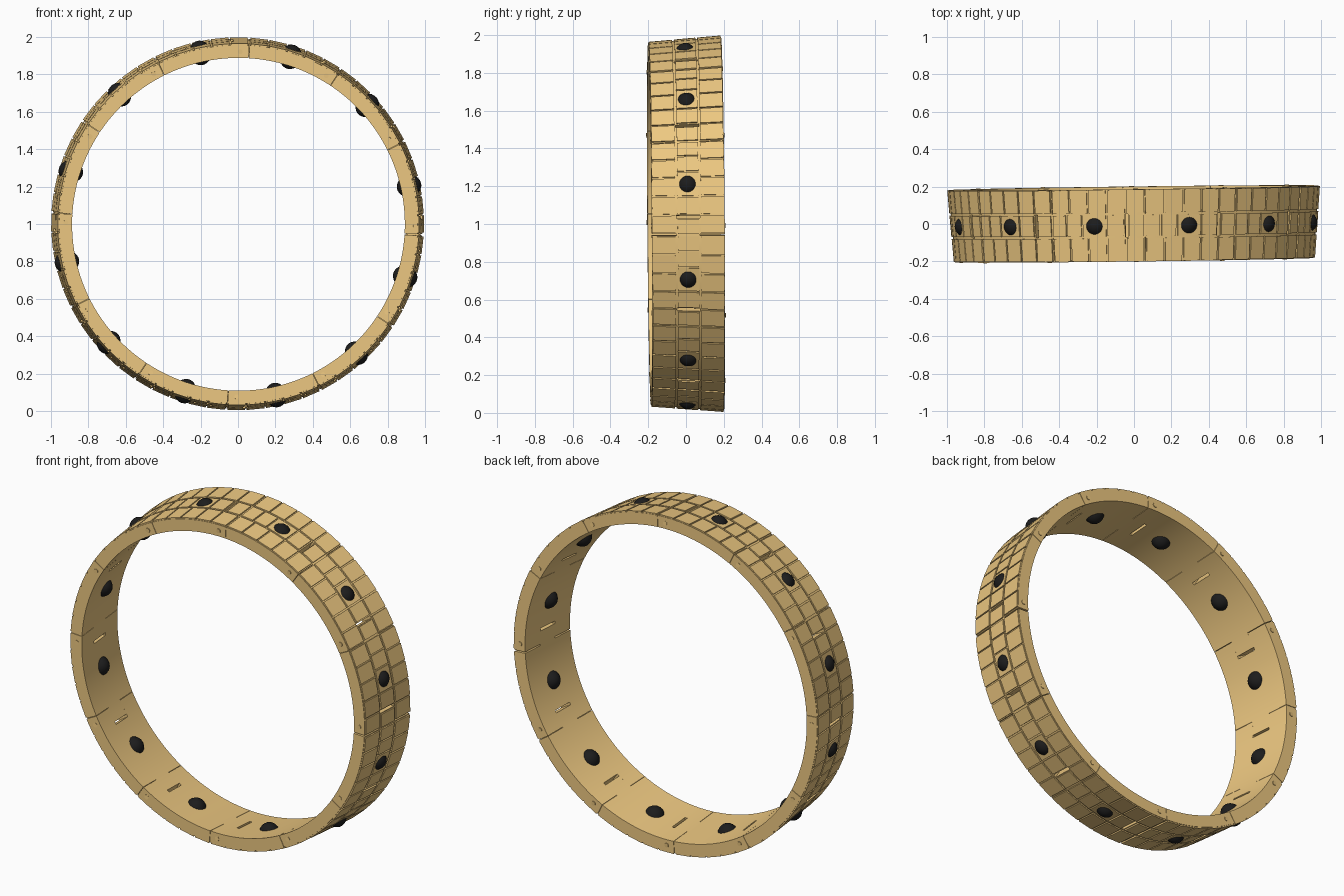
import bpy, bmesh
from math import radians, sin, cos, pi
from mathutils import Matrix, Vector

if "Cube" in bpy.data.objects:
    bpy.data.objects.remove(bpy.data.objects["Cube"])

HALF_W = 0.193          # half width of the band
KNUCKLE = 0.062         # half width of the centre hinge row
R_IN, R_BASE, R_TILE = 0.905, 0.974, 0.982
SLOPE = 0.08            # the band flares towards the back
TILT = (Matrix.Translation((0, 0, 1)) @ Matrix.Rotation(0.0125, 4, 'Z')
        @ Matrix.Rotation(0.008, 4, 'X'))


def material(name, col):
    m = bpy.data.materials.new(name)
    m.diffuse_color = (*col, 1)
    m.use_nodes = True
    m.node_tree.nodes["Principled BSDF"].inputs["Base Color"].default_value = m.diffuse_color
    return m


GOLD = material("gold", (0.85, 0.58, 0.22))
BLACK = material("black", (0.012, 0.012, 0.012))


def bend(deg, y, r):
    a = radians(deg)
    r += SLOPE * y
    return TILT @ Vector((r * cos(a), y, r * sin(a)))


def finish(bm, name, mat, smooth=None):
    bmesh.ops.recalc_face_normals(bm, faces=bm.faces[:])
    me = bpy.data.meshes.new(name)
    bm.to_mesh(me)
    bm.free()
    me.materials.append(mat)
    ob = bpy.data.objects.new(name, me)
    bpy.context.collection.objects.link(ob)
    if smooth:
        bpy.ops.object.select_all(action='DESELECT')
        bpy.context.view_layer.objects.active = ob
        ob.select_set(True)
        bpy.ops.object.shade_smooth_by_angle(angle=radians(smooth))
    return ob


def solid(bm, cells, r0, r1):
    """Flat (angle, y) cells thickened from r0 to r1 and bent round the ring."""
    faces = []
    for a0, a1, y0, y1 in cells:
        vs = [bm.verts.new((a, y, r0)) for a, y in
              ((a0, y0), (a1, y0), (a1, y1), (a0, y1))]
        faces.append(bm.faces.new(vs))
    verts = list({v for f in faces for v in f.verts})
    bmesh.ops.remove_doubles(bm, verts=verts, dist=1e-5)
    faces = [f for f in bm.faces if f.is_valid and not f.tag]
    ext = bmesh.ops.extrude_face_region(bm, geom=faces, use_keep_orig=True)
    for g in ext['geom']:
        if isinstance(g, bmesh.types.BMVert):
            g.co.z = r1
    for f in bm.faces:
        f.tag = True


def bend_all(bm):
    for v in bm.verts:
        v.co = bend(*v.co)


def spread(a0, a1, n):
    return [a0 + (a1 - a0) * i / n for i in range(n + 1)]


# Angle steps of one panel: joint, middle, knuckle
SIDE_ROWS = ((-HALF_W, -KNUCKLE), (KNUCKLE, HALF_W))
for k in range(12):
    base = 30 * k
    start = -3.1 if k == 0 else -3.45       # wider gap at the clasp
    steps = spread(start, 2.8, 4) + spread(2.8, 26.4, 14)[1:] + spread(26.4, 31.8, 3)[1:]
    cells = []
    for a0, a1 in zip(steps, steps[1:]):
        if a0 < 26.3:
            cells += [(base + a0, base + a1, *row) for row in SIDE_ROWS]
        if a0 > 2.7:
            cells.append((base + a0, base + a1, -KNUCKLE, KNUCKLE))
    bm = bmesh.new()
    solid(bm, cells, R_IN, R_BASE)
    bend_all(bm)
    finish(bm, f"panel_{k + 1}", GOLD, 25)

    # Raised flat tiles on the outside of the panel
    bm = bmesh.new()
    edges = spread(start + 0.1, 26.3, 5)
    tiles = [(a0 + 0.25, a1 - 0.25, s * y0, s * y1)
             for a0, a1 in zip(edges, edges[1:])
             for s, y0, y1 in ((-1, 0.068, HALF_W - 0.003), (1, 0.068, HALF_W - 0.003))]
    tiles += [(a0, a1, -0.056, 0.056) for a0, a1 in
              ((3.2, 8.3), (8.8, 16.2), (16.7, 21.3), (21.8, 26.1), (26.9, 31.5))]
    for t in tiles:
        a0, a1, y0, y1 = t
        solid(bm, [(base + a0, base + a1, min(y0, y1), max(y0, y1))],
              R_BASE - 0.01, R_TILE)
    bend_all(bm)
    finish(bm, f"tiles_{k + 1}", GOLD)

    # Hinge pin running across the joint
    bm = bmesh.new()
    p0 = bend(base - 0.6, -HALF_W - 0.003, 0.938)
    p1 = bend(base - 0.6, HALF_W + 0.003, 0.938)
    d = p1 - p0
    mat = Matrix.Translation((p0 + p1) / 2) @ d.to_track_quat('Z', 'Y').to_matrix().to_4x4()
    bmesh.ops.create_cone(bm, cap_ends=True, segments=16, radius1=0.013,
                          radius2=0.013, depth=d.length, matrix=mat)
    finish(bm, f"hinge_pin_{k + 1}", GOLD, 30)

    # Round stone set through the panel
    bm = bmesh.new()
    bmesh.ops.create_uvsphere(bm, u_segments=28, v_segments=16, radius=1,
                              matrix=Matrix.Translation(bend(base + 12.5, 0, 0.937))
                              @ Matrix.Rotation(-radians(base + 12.5), 4, 'Y')
                              @ Matrix.Diagonal((0.066, 0.057, 0.058, 1)))
    finish(bm, f"stone_{k + 1}", BLACK, 60)
